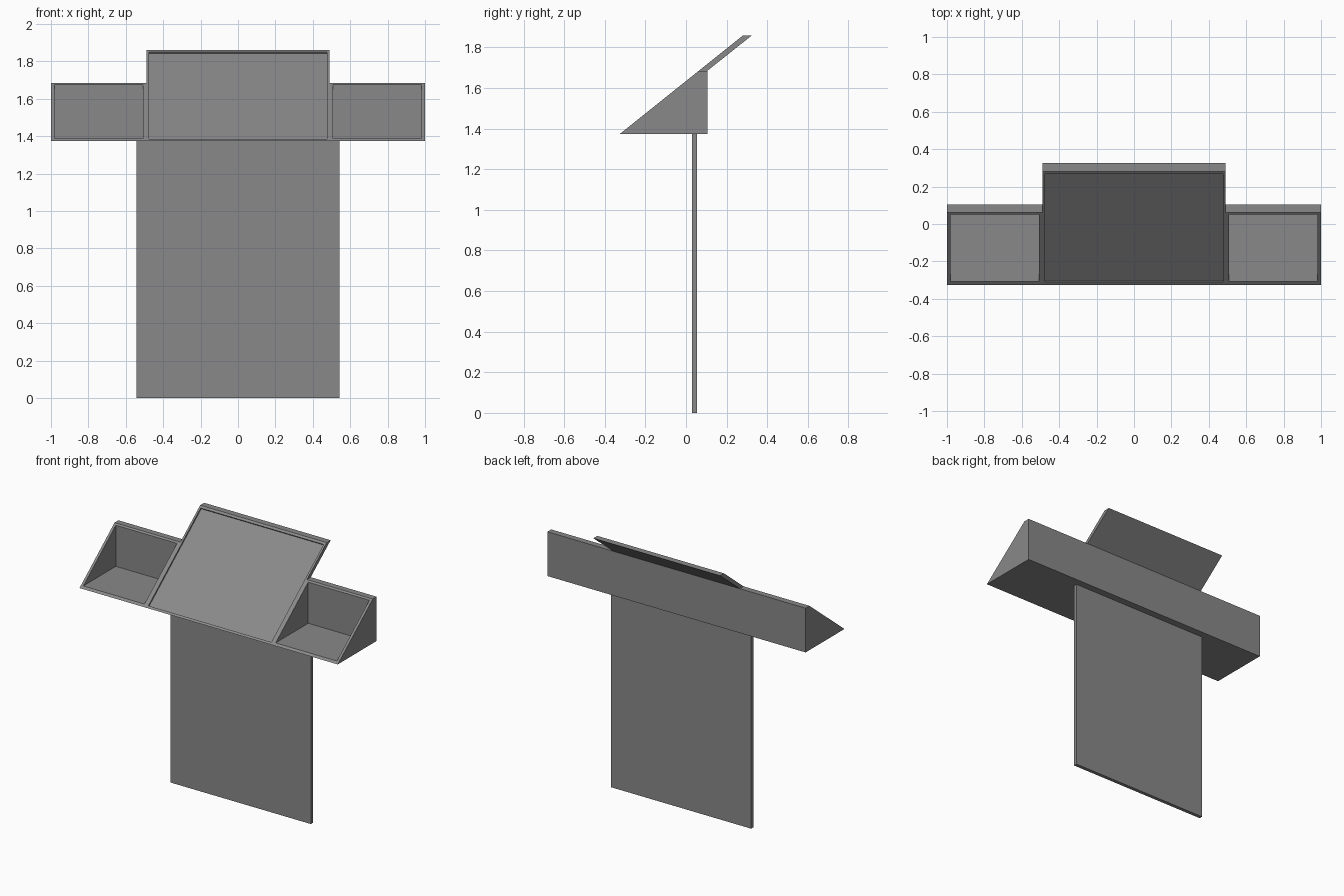
import bpy
import bmesh
from mathutils import Vector

cube = bpy.data.objects.get("Cube")
if cube:
    bpy.data.objects.remove(cube, do_unlink=True)

grey = bpy.data.materials.new("plain grey")
grey.use_nodes = True
GREY = (0.25, 0.25, 0.25, 1)
grey.diffuse_color = GREY
grey.node_tree.nodes["Principled BSDF"].inputs["Base Color"].default_value = GREY


def prism(name, profile, x0, x1):
    """Extrude a (y, z) profile along x."""
    bm = bmesh.new()
    face = bm.faces.new([bm.verts.new((x0, y, z)) for y, z in profile])
    ext = bmesh.ops.extrude_face_region(bm, geom=[face])
    moved = [v for v in ext["geom"] if isinstance(v, bmesh.types.BMVert)]
    bmesh.ops.translate(bm, vec=Vector((x1 - x0, 0, 0)), verts=moved)
    bmesh.ops.recalc_face_normals(bm, faces=bm.faces)
    mesh = bpy.data.meshes.new(name)
    bm.to_mesh(mesh)
    bm.free()
    mesh.materials.append(grey)
    obj = bpy.data.objects.new(name, mesh)
    bpy.context.collection.objects.link(obj)
    return obj


def rect(y0, y1, z0, z1):
    return [(y0, z0), (y1, z0), (y1, z1), (y0, z1)]


def cut(obj, cutter):
    mod = obj.modifiers.new("cut", "BOOLEAN")
    mod.operation = "DIFFERENCE"
    mod.solver = "EXACT"
    mod.object = cutter
    bpy.context.view_layer.objects.active = obj
    bpy.ops.object.modifier_apply(modifier=mod.name)
    bpy.data.objects.remove(cutter, do_unlink=True)


FRONT, BACK = -0.325, 0.105
BASE, RIM, TOP = 1.375, 1.685, 1.86
SLOPE = 0.8


def slope_y(z):
    return FRONT + (z - BASE) / SLOPE


# Upright support board
prism("support_board", rect(0.03, 0.055, 0, BASE), -0.543, 0.543)

# Sloping centre desk, its upper edge overhanging the back
desk = prism("centre_desk", [(FRONT, BASE), (BACK, BASE), (BACK, RIM),
                             (0.325, TOP), (slope_y(TOP), TOP)], -0.49, 0.49)

# Shallow recess in the desk, leaving a thin frame
low, high = 1.386, 1.849
normal = Vector((-SLOPE, 1)).normalized()
corners = [Vector((slope_y(z), z)) for z in (low, high)]
recess = [corners[0] - normal * 0.01, corners[1] - normal * 0.01,
          corners[1] + normal * 0.05, corners[0] + normal * 0.05]
cut(desk, prism("recess_cutter", recess, -0.476, 0.476))

# Open wedge-shaped bins on both sides
wedge = [(FRONT, BASE), (BACK, BASE), (BACK, RIM), (slope_y(RIM), RIM)]
for side, sign in (("left", 1), ("right", -1)):
    side_bin = prism(side + "_bin", wedge, sign * 0.49, sign)
    cut(side_bin, prism("bin_cutter", rect(-0.6, 0.051, 1.388, 2),
                        sign * 0.508, sign * 0.982))
